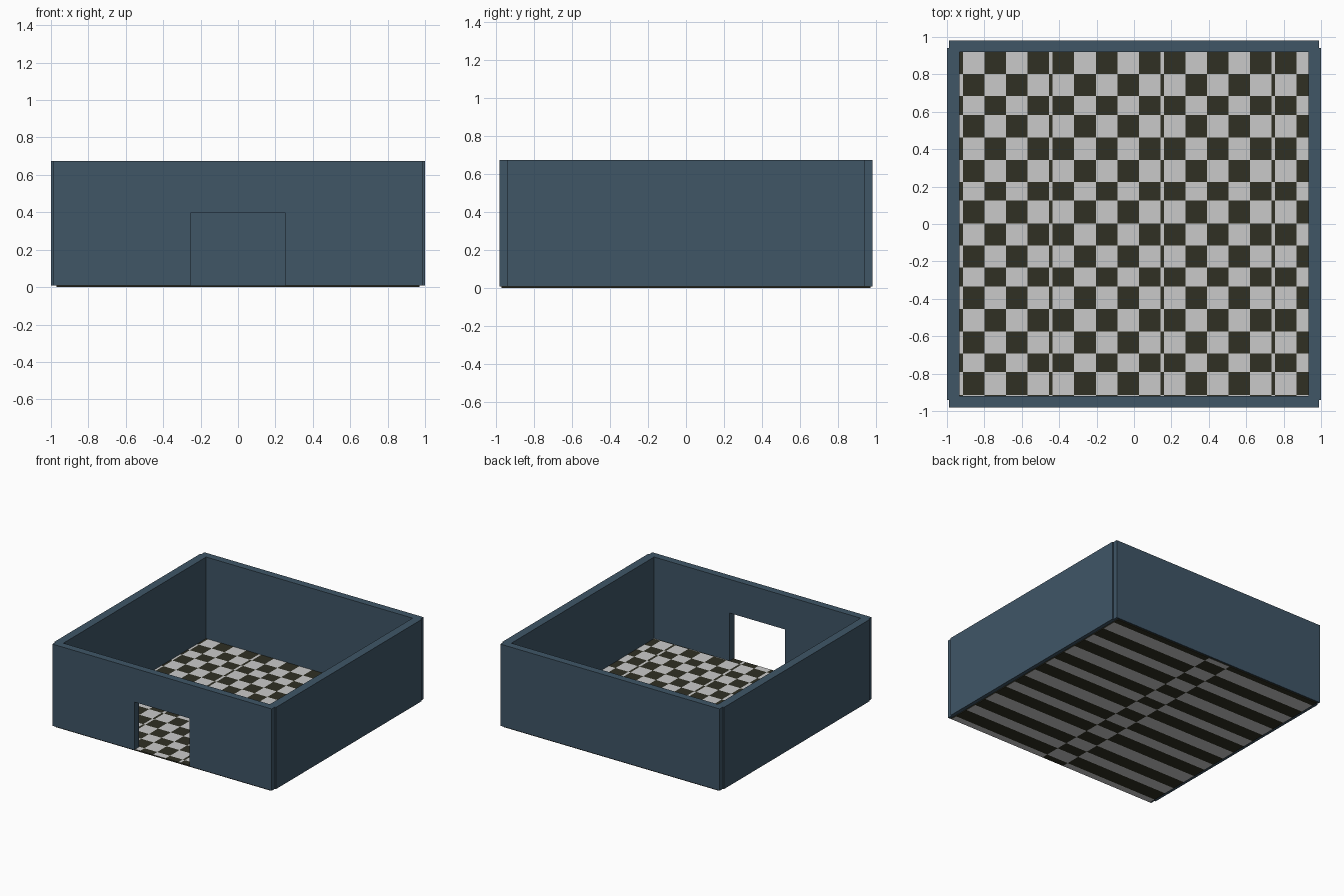
import bpy, bmesh

if "Cube" in bpy.data.objects:
    bpy.data.objects.remove(bpy.data.objects["Cube"])

def material(name, rgb):
    m = bpy.data.materials.new(name)
    m.diffuse_color = (*rgb, 1)
    m.use_nodes = True
    m.node_tree.nodes["Principled BSDF"].inputs["Base Color"].default_value = m.diffuse_color
    return m

WALL = material("slate_blue", (0.050, 0.092, 0.134))
LIGHT = material("light_grey", (0.59, 0.59, 0.59))
DARK = material("dark_olive", (0.029, 0.029, 0.017))

def finish(name, bm, mats):
    me = bpy.data.meshes.new(name)
    bm.to_mesh(me)
    bm.free()
    for m in mats:
        me.materials.append(m)
    ob = bpy.data.objects.new(name, me)
    bpy.context.collection.objects.link(ob)
    return ob

def wall(name, profile, axis, lo, hi):
    """Extrude a (horizontal, z) profile through the wall thickness."""
    bm = bmesh.new()
    def place(a, z, d):
        return (a, d, z) if axis == 'y' else (d, a, z)
    face = bm.faces.new([bm.verts.new(place(a, z, lo)) for a, z in profile])
    ext = bmesh.ops.extrude_face_region(bm, geom=[face])
    shift = (0, hi - lo, 0) if axis == 'y' else (hi - lo, 0, 0)
    bmesh.ops.translate(bm, vec=shift,
                        verts=[v for v in ext["geom"] if isinstance(v, bmesh.types.BMVert)])
    bmesh.ops.recalc_face_normals(bm, faces=bm.faces)
    return finish(name, bm, [WALL])

FLOOR, TOP, BASE = 0.01, 0.675, 0.008

# Walls: front one has the doorway, the side ones are set back at the corners
W, S, D = 0.99, 0.94, 0.25
wall("front_wall", [(-W, BASE), (-D, BASE), (-D, 0.40), (D, 0.40), (D, BASE),
                    (W, BASE), (W, TOP), (-W, TOP)], 'y', -0.98, -0.92)
wall("back_wall", [(-W, BASE), (W, BASE), (W, TOP), (-W, TOP)], 'y', 0.92, 0.98)
side = [(-S, BASE), (S, BASE), (S, TOP), (-S, TOP)]
wall("left_wall", side, 'x', -1.0, -0.932)
wall("right_wall", side, 'x', 0.932, 1.0)

# Floor: tile edges with a narrow strip after every fifth column
E = 0.97

def edges(start, widths):
    """Repeat the widths from start, clipped to the floor; returns (lo, hi, index)."""
    out, p, i = [], start, 0
    while p < E:
        q = p + widths[i % len(widths)]
        if q > -E:
            out.append((max(p, -E), min(q, E), i))
        p, i = q, i + 1
    return out

cols = edges(-1.029, [0.115] * 5 + [0.0195])
rows = edges(-1.033, [0.119, 0.122, 0.100, 0.1175])
under_cols = [(-E, -0.12, 0), (-0.12, 0.08, 1), (0.08, E, 2)]

bm = bmesh.new()

def sheet(columns, z, flip, parity):
    for x0, x1, i in columns:
        for y0, y1, j in rows:
            pts = [(x0, y0), (x1, y0), (x1, y1), (x0, y1)]
            if flip:
                pts.reverse()
            f = bm.faces.new([bm.verts.new((x, y, z)) for x, y in pts])
            f.material_index = (i + j + parity) % 2

# Checkered upper side and striped underside
sheet(cols, FLOOR, False, 1)
sheet(under_cols, 0.0, True, 0)

# Thin rim of the floor slab
ring = [(-E, -E), (E, -E), (E, E), (-E, E)]
for k in range(4):
    (ax, ay), (bx, by) = ring[k], ring[(k + 1) % 4]
    f = bm.faces.new([bm.verts.new(p) for p in
                      ((ax, ay, 0), (bx, by, 0), (bx, by, FLOOR), (ax, ay, FLOOR))])
    f.material_index = 1
bmesh.ops.remove_doubles(bm, verts=bm.verts, dist=0.0001)
finish("checkered_floor", bm, [LIGHT, DARK])
